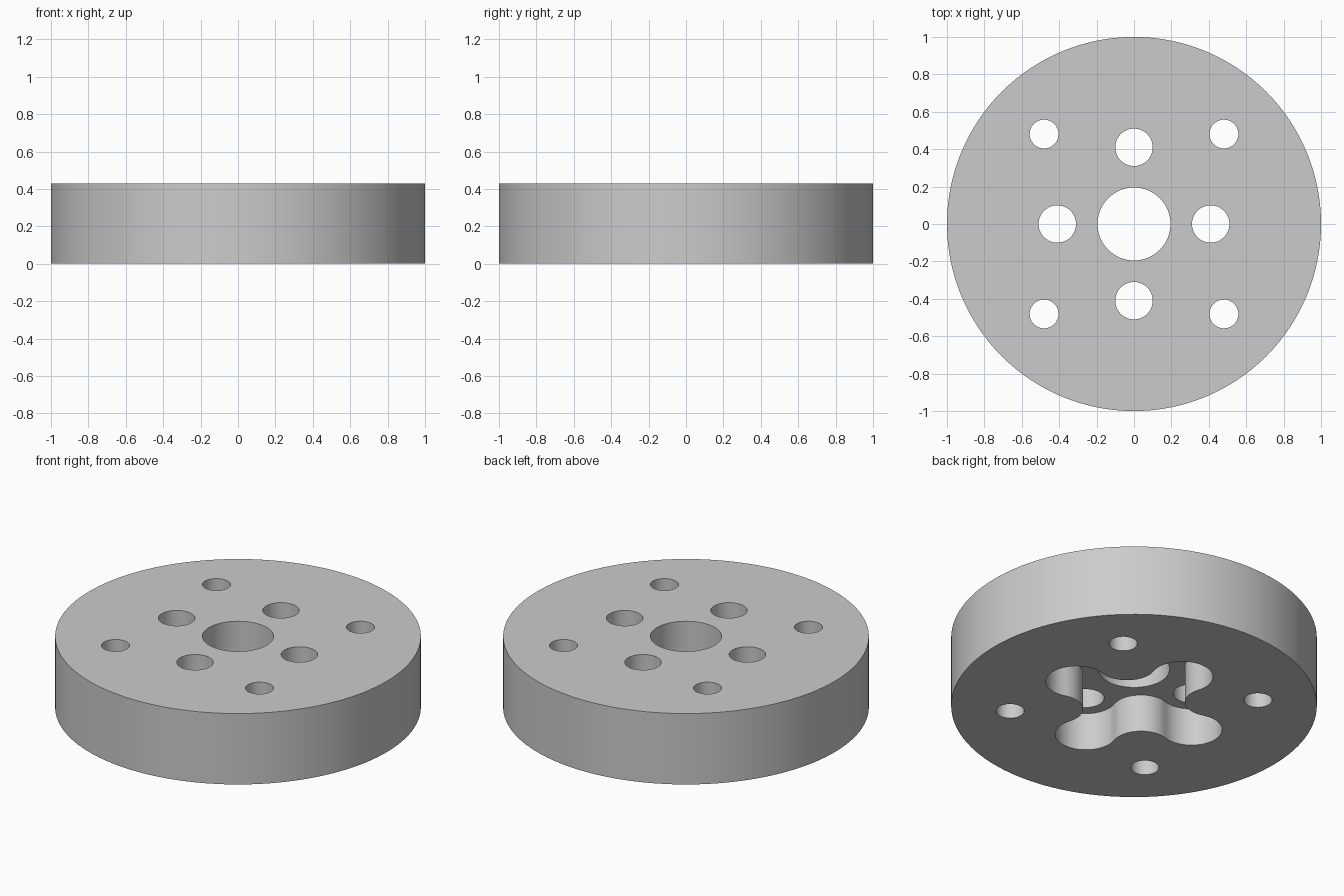
import bpy
import bmesh
from math import cos, sin, pi, radians, atan2
from mathutils import Vector

cube = bpy.data.objects.get("Cube")
if cube:
    bpy.data.objects.remove(cube, do_unlink=True)

HEIGHT = 0.428
POCKET_DEPTH = 0.228
LOBE_DIST, LOBE_R = 0.41, 0.168       # rounded lobes of the pocket
WAIST = 0.28                          # pocket half-width on the diagonals


def arc(cx, cy, r, a0, a1, n):
    """Points along an arc, both ends included."""
    return [Vector((cx + r * cos(a0 + (a1 - a0) * i / n),
                    cy + r * sin(a0 + (a1 - a0) * i / n))) for i in range(n + 1)]


def circle(cx, cy, r, n):
    return arc(cx, cy, r, 0, 2 * pi, n)[:-1]


def prism(name, outline, z0, z1):
    """Upright solid from a closed counter-clockwise outline."""
    bm = bmesh.new()
    face = bm.faces.new([bm.verts.new((p.x, p.y, z0)) for p in outline])
    top = bmesh.ops.extrude_face_region(bm, geom=[face])["geom"]
    moved = [v for v in top if isinstance(v, bmesh.types.BMVert)]
    bmesh.ops.translate(bm, verts=moved, vec=(0, 0, z1 - z0))
    bmesh.ops.recalc_face_normals(bm, faces=bm.faces)
    mesh = bpy.data.meshes.new(name)
    bm.to_mesh(mesh)
    bm.free()
    obj = bpy.data.objects.new(name, mesh)
    bpy.context.collection.objects.link(obj)
    return obj


def pocket_outline():
    """Four lobes joined by fillets that are tangent to them."""
    k = WAIST - LOBE_R
    d = (LOBE_DIST ** 2 - k ** 2) / (2 * (LOBE_DIST * cos(pi / 4) - k))
    fx = d * cos(pi / 4)
    fillet_r = d - WAIST
    swing = atan2(fx, fx - LOBE_DIST)
    lobe = arc(LOBE_DIST, 0, LOBE_R, -swing, swing, 32)
    start = swing + pi
    end = 2 * pi + pi / 2 - start
    fillet = arc(fx, fx, fillet_r, start, end, 16)[1:-1]
    points = []
    for q in range(4):
        c, s = cos(q * pi / 2), sin(q * pi / 2)
        points += [Vector((c * p.x - s * p.y, s * p.x + c * p.y)) for p in lobe + fillet]
    return points


# Solid disc
disc = prism("round_plate", circle(0, 0, 1, 128), 0, HEIGHT)
grey = bpy.data.materials.new("plain_grey")
grey.use_nodes = True
grey.diffuse_color = (0.6, 0.6, 0.6, 1)
grey.node_tree.nodes["Principled BSDF"].inputs["Base Color"].default_value = (0.6, 0.6, 0.6, 1)
disc.data.materials.append(grey)

# Cutters: underside pocket, centre bore, four axial and four corner holes
cutters = [prism("pocket_cutter", pocket_outline(), -0.1, POCKET_DEPTH),
           prism("bore_cutter", circle(0, 0, 0.195, 64), -0.2, 0.6)]
for i in range(4):
    a = i * pi / 2
    cutters.append(prism("axial_hole_cutter",
                         circle(0.41 * cos(a), 0.41 * sin(a), 0.1, 48), -0.2, 0.6))
    a += pi / 4
    cutters.append(prism("corner_hole_cutter",
                         circle(0.68 * cos(a), 0.68 * sin(a), 0.077, 48), -0.2, 0.6))

bpy.context.view_layer.objects.active = disc
for cutter in cutters:
    cutter.hide_render = True
    mod = disc.modifiers.new("cut", 'BOOLEAN')
    mod.operation = 'DIFFERENCE'
    mod.solver = 'EXACT'
    mod.object = cutter
    bpy.ops.object.modifier_apply(modifier=mod.name)
    bpy.data.objects.remove(cutter, do_unlink=True)

# Smooth walls with crisp rims
bpy.ops.object.select_all(action='DESELECT')
disc.select_set(True)
bpy.ops.object.shade_smooth_by_angle(angle=radians(30))
